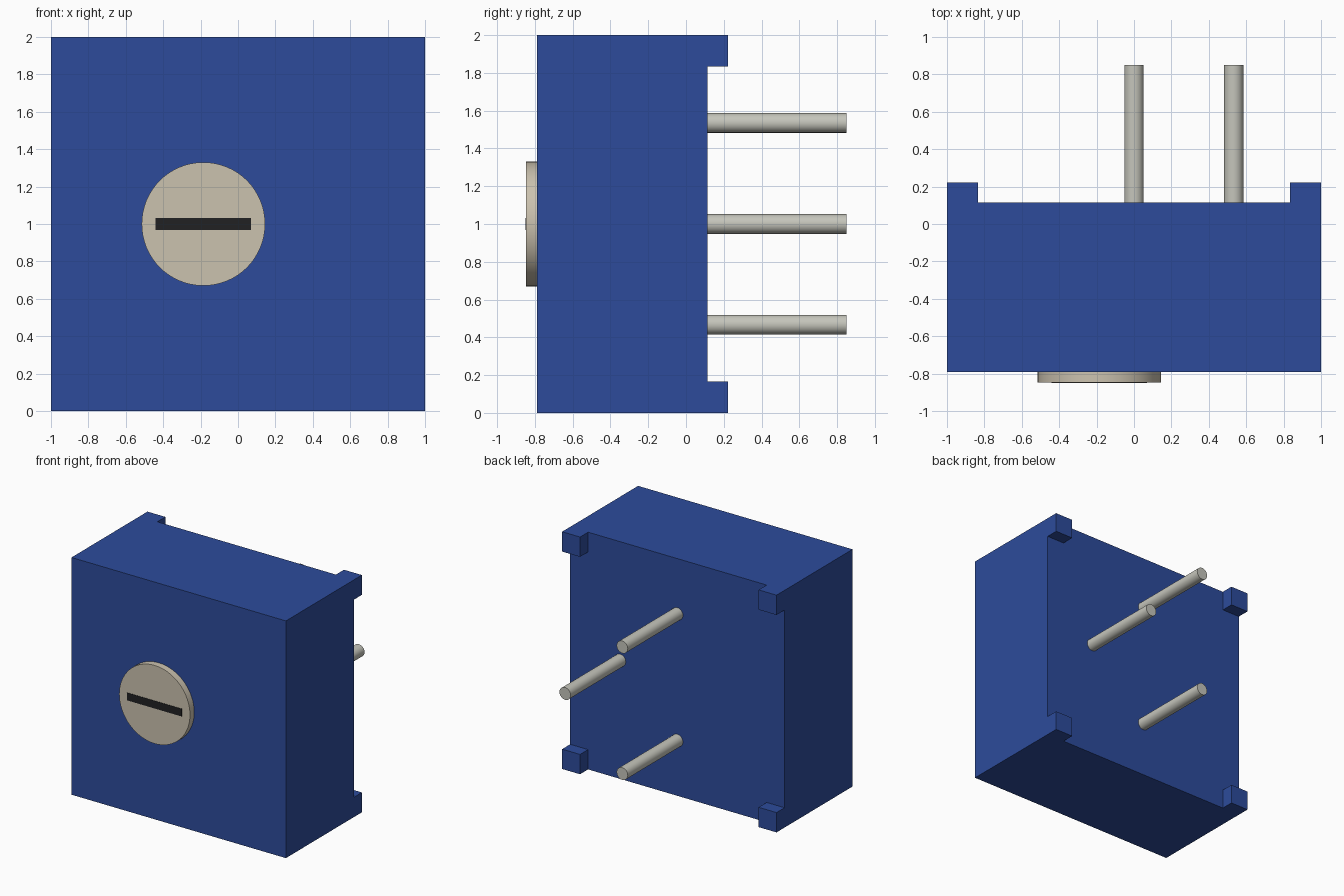
import bpy, bmesh, math
from mathutils import Matrix, Vector

cube = bpy.data.objects.get("Cube")
if cube:
    bpy.data.objects.remove(cube, do_unlink=True)


def material(name, rgb):
    mat = bpy.data.materials.new(name)
    mat.use_nodes = True
    mat.diffuse_color = (*rgb, 1)
    mat.node_tree.nodes["Principled BSDF"].inputs["Base Color"].default_value = (*rgb, 1)
    return mat


blue = material("blue plastic", (0.026, 0.071, 0.33))
cream = material("cream plastic", (0.6, 0.54, 0.43))
metal = material("pin metal", (0.56, 0.56, 0.5))
black = material("slot black", (0.015, 0.015, 0.016))


def finish(bm, name, mat, smooth=False):
    bmesh.ops.recalc_face_normals(bm, faces=bm.faces)
    mesh = bpy.data.meshes.new(name)
    bm.to_mesh(mesh)
    bm.free()
    mesh.materials.append(mat)
    obj = bpy.data.objects.new(name, mesh)
    bpy.context.collection.objects.link(obj)
    if smooth:
        bpy.ops.object.select_all(action='DESELECT')
        obj.select_set(True)
        bpy.context.view_layer.objects.active = obj
        bpy.ops.object.shade_smooth_by_angle(angle=math.radians(40))
    return obj


def box_bmesh(low, high):
    low, high = Vector(low), Vector(high)
    bm = bmesh.new()
    size = Matrix.Diagonal((*(high - low), 1))
    bmesh.ops.create_cube(bm, size=1, matrix=Matrix.Translation((low + high) / 2) @ size)
    return bm


def rod(name, x, z, y0, y1, radius, sides, mat):
    """Cylinder lying along y."""
    bm = bmesh.new()
    place = Matrix.Translation((x, (y0 + y1) / 2, z)) @ Matrix.Rotation(math.pi / 2, 4, 'X')
    bmesh.ops.create_cone(bm, cap_ends=True, segments=sides, radius1=radius,
                          radius2=radius, depth=y1 - y0, matrix=place)
    return finish(bm, name, mat, smooth=True)


FRONT, BACK, FOOT = -0.79, 0.115, 0.222
INSET = 0.833

# Housing: a block whose four back corners are extruded into standoff feet
bm = box_bmesh((-1, FRONT, 0), (1, BACK, 2))
for axis in (Vector((1, 0, 0)), Vector((0, 0, 1))):
    for side in (-INSET, INSET):
        bmesh.ops.bisect_plane(bm, geom=bm.verts[:] + bm.edges[:] + bm.faces[:],
                               plane_co=Vector((0, 0, 1)) + axis * side, plane_no=axis)
bm.normal_update()
corners = []
for face in bm.faces:
    c = face.calc_center_median()
    if face.normal.y > 0.9 and abs(c.x) > INSET and abs(c.z - 1) > INSET:
        corners.append(face)
for face in bmesh.ops.extrude_discrete_faces(bm, faces=corners)["faces"]:
    for vert in face.verts:
        vert.co.y = FOOT
bmesh.ops.remove_doubles(bm, verts=bm.verts, dist=0.0001)
bmesh.ops.dissolve_limit(bm, angle_limit=0.01, verts=bm.verts, edges=bm.edges)
finish(bm, "housing", blue)

# Adjustment dial with its dark screwdriver slot
DIAL_X, DIAL_FRONT = -0.185, -0.847
rod("dial", DIAL_X, 1, DIAL_FRONT, FRONT, 0.33, 64, cream)
slot = box_bmesh((DIAL_X - 0.255, DIAL_FRONT - 0.003, 0.968),
                 (DIAL_X + 0.255, DIAL_FRONT + 0.003, 1.032))
finish(slot, "dial_slot", black)

# Three connection pins on the back
for name, x, z in (("upper_pin", 0, 1.535), ("middle_pin", 0.533, 1), ("lower_pin", 0, 0.467)):
    rod(name, x, z, BACK - 0.02, 0.85, 0.052, 24, metal)
